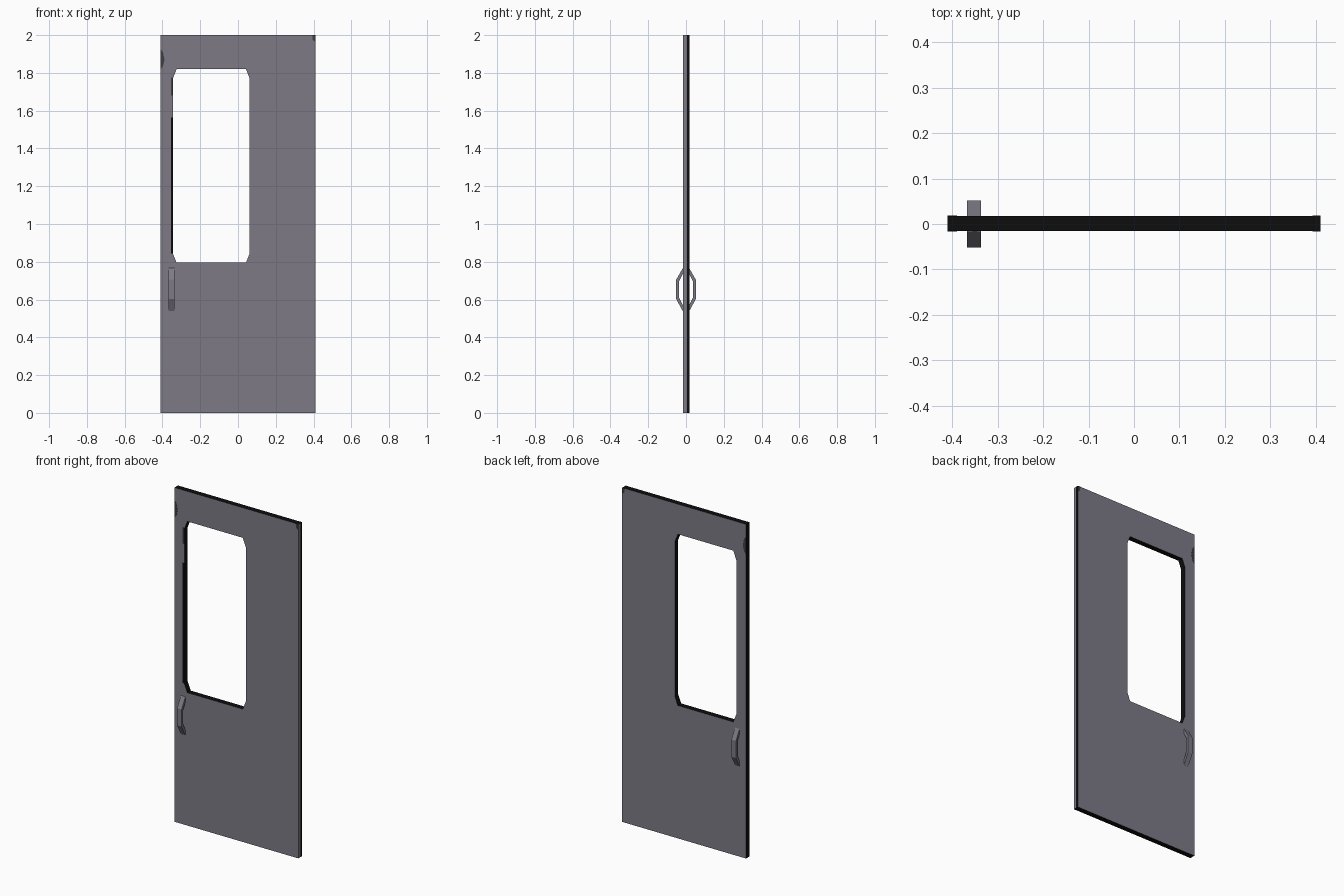
import bpy, bmesh

if "Cube" in bpy.data.objects:
    bpy.data.objects.remove(bpy.data.objects["Cube"])

def material(name, c):
    m = bpy.data.materials.new(name)
    m.diffuse_color = (*c, 1)
    m.use_nodes = True
    m.node_tree.nodes["Principled BSDF"].inputs["Base Color"].default_value = m.diffuse_color
    return m

GREY = material("painted grey", (0.205, 0.195, 0.235))
BLACK = material("black edge", (0.004, 0.004, 0.004))
DARK = material("dark wear", (0.05, 0.05, 0.058))

def finish(name, bm, mats):
    bmesh.ops.recalc_face_normals(bm, faces=bm.faces[:])
    me = bpy.data.meshes.new(name)
    bm.to_mesh(me)
    bm.free()
    for m in mats:
        me.materials.append(m)
    ob = bpy.data.objects.new(name, me)
    bpy.context.collection.objects.link(ob)
    return ob

Y0, YM, Y1 = -0.015, 0.004, 0.0175
W, H = 0.41, 2.0
L, R, B, T = -0.345, 0.062, 0.795, 1.82   # window opening
CX, CZ = 0.02, 0.05                       # corner cuts

# Door panel: rectangle with an eight-sided window opening
bm = bmesh.new()
corners = [(-W, 0), (W, 0), (W, H), (-W, H)]
octo = [(L + CX, B), (R - CX, B), (R, B + CZ), (R, T - CZ),
        (R - CX, T), (L + CX, T), (L, T - CZ), (L, B + CZ)]
outer = {y: [bm.verts.new((x, y, z)) for x, z in corners] for y in (Y0, YM, Y1)}
inner = {y: [bm.verts.new((x, y, z)) for x, z in octo] for y in (Y0, Y1)}
for y in (Y0, Y1):
    o, n = outer[y], inner[y]
    for i in range(4):
        bm.faces.new((o[i], o[(i + 1) % 4], n[2 * i + 1], n[2 * i]))
        bm.faces.new((o[i], n[2 * i], n[2 * i - 1]))
# outer rim: black, except a grey strip on the front half of the right edge
for a, b in ((Y0, YM), (YM, Y1)):
    for i in range(4):
        j = (i + 1) % 4
        f = bm.faces.new((outer[a][i], outer[a][j], outer[b][j], outer[b][i]))
        f.material_index = 0 if (i == 1 and a == Y0) else 1
# window reveal
for i in range(8):
    j = (i + 1) % 8
    f = bm.faces.new((inner[Y0][i], inner[Y0][j], inner[Y1][j], inner[Y1][i]))
    f.material_index = 1
finish("door_panel", bm, [GREY, BLACK])

def prism(name, pts, axis, lo, hi, mat):
    """Extrude a closed 2D outline along x (pts = y,z) or y (pts = x,z)."""
    bm = bmesh.new()
    def at(p, d):
        return bm.verts.new((d, p[0], p[1]) if axis == "x" else (p[0], d, p[1]))
    a, b = [at(p, lo) for p in pts], [at(p, hi) for p in pts]
    bm.faces.new(a)
    bm.faces.new(b)
    for i in range(len(pts)):
        j = (i + 1) % len(pts)
        bm.faces.new((a[i], a[j], b[j], b[i]))
    return finish(name, bm, [mat])

# Pull handles on both faces: bent flat bar
bar = [(0.010, 0.770), (0.018, 0.765), (0.052, 0.705), (0.052, 0.603), (0.018, 0.540),
       (0.010, 0.535), (0.010, 0.555), (0.037, 0.611), (0.037, 0.697), (0.010, 0.750)]
for s, side in ((-1, "front"), (1, "back")):
    prism(side + "_handle", [(s * y, z) for y, z in bar], "x", -0.367, -0.337, GREY)

# Small worn patches near the edges, on both faces
for y, d, side in ((Y0, -0.001, "front"), (Y1, 0.001, "back")):
    prism(side + "_left_patch", [(-W, 1.82), (-0.397, 1.835), (-0.389, 1.87), (-0.397, 1.91), (-W, 1.925)],
          "y", y, y + d, DARK)
    prism(side + "_corner_patch", [(W, 1.965), (W, 2.0), (0.393, 2.0), (0.395, 1.975)],
          "y", y, y + d, DARK)

# Dark strips along the left window edge, front face
for z0, z1 in ((0.845, 1.565), (1.68, 1.775)):
    prism("window_edge_strip", [(-0.355, z0), (L, z0), (L, z1), (-0.355, z1)],
          "y", Y0, Y0 - 0.001, BLACK if z0 < 1 else DARK)
